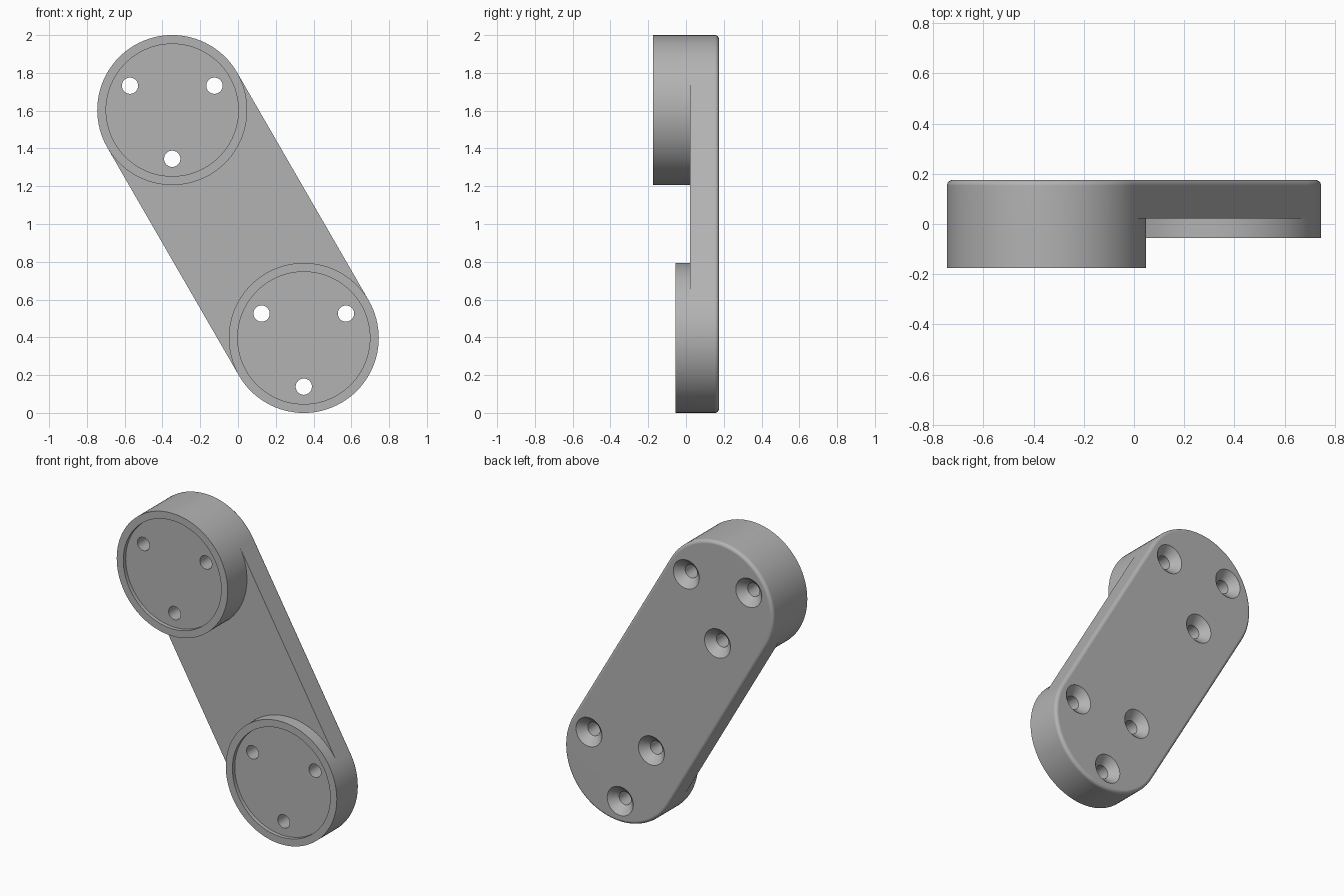
import bpy, bmesh
from math import sin, cos, pi, radians

if "Cube" in bpy.data.objects:
    bpy.data.objects.remove(bpy.data.objects["Cube"])

SEG = 96
R = 0.397                      # end radius
BACK, FACE = 0.175, 0.022      # plate back and front
ROUND = 0.022                  # rounded rim on the back
HALF = 0.6965                  # half the distance between end centres
CX, CZ = HALF * sin(radians(30)), HALF * cos(radians(30))
TOP, BOTTOM = (-CX, 1 + CZ), (CX, 1 - CZ)

grey = bpy.data.materials.new("mid grey")
grey.use_nodes = True
colour = (0.45, 0.45, 0.45, 1)
grey.diffuse_color = colour
grey.node_tree.nodes["Principled BSDF"].inputs["Base Color"].default_value = colour


def loft(bm, rings):
    """Skin closed rings of points and cap both ends."""
    loops = [[bm.verts.new(p) for p in ring] for ring in rings]
    for a, b in zip(loops, loops[1:]):
        for i in range(len(a)):
            j = (i + 1) % len(a)
            bm.faces.new((a[i], a[j], b[j], b[i]))
    bm.faces.new(loops[0][::-1])
    bm.faces.new(loops[-1])


def circle(centre, r, y, n=SEG):
    return [(centre[0] + r * cos(2 * pi * i / n), y, centre[1] + r * sin(2 * pi * i / n))
            for i in range(n)]


def capsule(r, y):
    """Slanted outline: half circle round the top end, then the bottom end."""
    points = []
    for (x, z), start in ((TOP, 30), (BOTTOM, 210)):
        for i in range(SEG // 2 + 1):
            a = radians(start) + 2 * pi * i / SEG
            points.append((x + r * cos(a), y, z + r * sin(a)))
    return points


def make(name, bm):
    bmesh.ops.recalc_face_normals(bm, faces=bm.faces)
    mesh = bpy.data.meshes.new(name)
    bm.to_mesh(mesh)
    bm.free()
    mesh.materials.append(grey)
    ob = bpy.data.objects.new(name, mesh)
    bpy.context.collection.objects.link(ob)
    return ob


# Plate with a rounded back rim
bm = bmesh.new()
rings = [capsule(R, FACE)]
for k in range(7):
    a = pi / 2 * k / 6
    rings.append(capsule(R - ROUND * (1 - cos(a)), BACK - ROUND * (1 - sin(a))))
loft(bm, rings)
parts = [make("arm_plate", bm)]

# Round bosses with a shallow recess in the front
for name, centre, front in (("upper_boss", TOP, -0.175), ("lower_boss", BOTTOM, -0.055)):
    bm = bmesh.new()
    profile = ((R, FACE), (R, front), (0.35, front), (0.35, front + 0.025))
    loft(bm, [circle(centre, r, y) for r, y in profile])
    parts.append(make(name, bm))

# Cutter for the countersunk screw holes
bm = bmesh.new()
for x, z in (TOP, BOTTOM):
    for deg in (30, 150, 270):
        hole = (x + 0.258 * cos(radians(deg)), z + 0.258 * sin(radians(deg)))
        profile = ((0.043, -0.3), (0.043, BACK - 0.05), (0.093, BACK), (0.113, BACK + 0.02))
        loft(bm, [circle(hole, r, y, 48) for r, y in profile])
cutter = make("hole_cutter", bm)
cutter.hide_render = True

# Cut the holes, then shade
for ob in parts:
    bpy.ops.object.select_all(action="DESELECT")
    ob.select_set(True)
    bpy.context.view_layer.objects.active = ob
    cut = ob.modifiers.new("holes", "BOOLEAN")
    cut.operation, cut.solver, cut.object = "DIFFERENCE", "EXACT", cutter
    bpy.ops.object.modifier_apply(modifier=cut.name)
    bpy.ops.object.shade_smooth_by_angle(angle=radians(30))
    normals = ob.modifiers.new("even_normals", "WEIGHTED_NORMAL")
    normals.keep_sharp = True
bpy.data.objects.remove(cutter)
